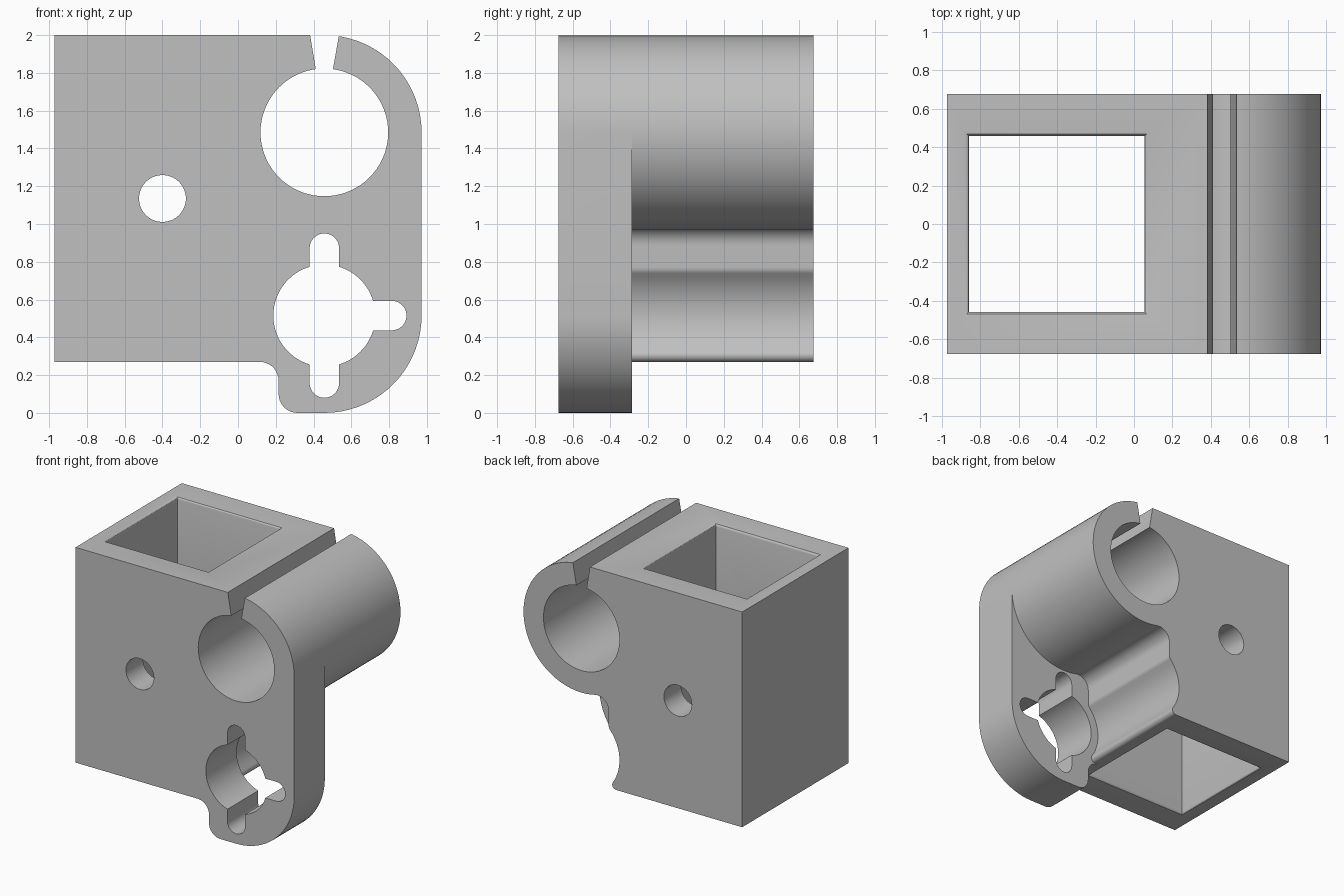
import bpy, bmesh
from math import sin, cos, radians, sqrt, degrees, atan2

cube = bpy.data.objects.get("Cube")
if cube:
    bpy.data.objects.remove(cube, do_unlink=True)

grey = bpy.data.materials.new("light_grey")
grey.use_nodes = True
colour = (0.53, 0.53, 0.53, 1)
grey.diffuse_color = colour
grey.node_tree.nodes["Principled BSDF"].inputs["Base Color"].default_value = colour

# Main dimensions
LEFT, RIGHT, DEPTH = -0.972, 0.972, 0.675
CX, OUTER, BORE = 0.457, 0.515, 0.338
TOP_Z, LOW_Z = 2 - OUTER, OUTER
FLOOR, WALL, PLATE_BACK = 0.27, 0.215, -0.285


def arc(x, z, r, start, end, step=5):
    n = max(2, round(abs(end - start) / step))
    angles = [radians(start + (end - start) * i / n) for i in range(n + 1)]
    return [(x + r * cos(a), z + r * sin(a)) for a in angles]


def loft(name, rings):
    """Closed solid through rings with equal point counts."""
    bm = bmesh.new()
    loops = [[bm.verts.new(p) for p in ring] for ring in rings]
    for a, b in zip(loops, loops[1:]):
        for i in range(len(a)):
            j = (i + 1) % len(a)
            bm.faces.new((a[i], a[j], b[j], b[i]))
    bm.faces.new(loops[0][::-1])
    bm.faces.new(loops[-1])
    bmesh.ops.recalc_face_normals(bm, faces=bm.faces)
    mesh = bpy.data.meshes.new(name)
    bm.to_mesh(mesh)
    bm.free()
    mesh.materials.append(grey)
    obj = bpy.data.objects.new(name, mesh)
    bpy.context.collection.objects.link(obj)
    return obj


def prism(name, profile, y0, y1):
    return loft(name, [[(x, y, z) for x, z in profile] for y in (y0, y1)])


def heading(dx, dz):
    return degrees(atan2(dz, dx))


# Full-depth bracket: block with rounded right side and lower lobe
r = 0.1
outline = [(LEFT, 2), (LEFT, FLOOR)]
outline += arc(WALL - r, FLOOR - r, r, 90, 0, 10)
outline += arc(WALL + r, r, r, 180, 270, 10)
outline += arc(CX, LOW_Z, OUTER, -90, 0)
outline += arc(CX, TOP_Z, OUTER, 0, 90)
bracket = prism("bracket_body", outline, -DEPTH, DEPTH)

# Rear relief: under the clamp tube, down the wavy wall, out below the floor
fx = WALL + r
fz = TOP_Z - sqrt((OUTER + r) ** 2 - (CX - fx) ** 2)
join = heading(fx - CX, fz - TOP_Z)
relief = arc(CX, TOP_Z, OUTER, 0, join)
relief += arc(fx, fz, r, join + 180, 180, 10)[1:]
e = 0.05
ex = WALL - e
ez = LOW_Z + sqrt((BORE + e) ** 2 - (CX - ex) ** 2)
upper = heading(ex - CX, ez - LOW_Z)
relief += arc(ex, ez, e, 0, upper - 180, 10)
b = 0.035
bz = FLOOR + b
bx = CX - sqrt((BORE + b) ** 2 - (LOW_Z - bz) ** 2)
lower = heading(bx - CX, bz - LOW_Z) + 360
relief += arc(CX, LOW_Z, BORE, upper, lower)[1:]
relief += arc(bx, bz, b, lower - 180, -90, 15)[1:]
relief += [(WALL - r, FLOOR), (0, -0.2), (1.2, -0.2), (1.2, TOP_Z)]
cutters = [prism("rear_relief", relief, PLATE_BACK, 1)]

# Round openings from front to back
for name, x, z, radius in (("clamp_bore", CX, TOP_Z, BORE),
                           ("lower_bore", CX, LOW_Z, 0.27),
                           ("screw_hole", -0.4, 1.135, 0.124)):
    cutters.append(prism(name, arc(x, z, radius, 0, 355), -1, 1))

# Rounded key slots around the lower bore
k, reach = 0.078, 0.357
tall = arc(CX, LOW_Z + reach, k, 0, 180, 10) + arc(CX, LOW_Z - reach, k, 180, 360, 10)
side = arc(CX + reach, LOW_Z, k, -90, 90, 10) + [(CX, LOW_Z + k), (CX, LOW_Z - k)]
cutters += [prism("tall_key_slot", tall, -1, 1), prism("side_key_slot", side, -1, 1)]

# Tapered clamp split
split = [(0.365, 2.1), (0.42, 1.77), (0.494, 1.77), (0.552, 2.1)]
cutters.append(prism("clamp_split", split, -1, 1))

# Square vertical channel with softened lips at both ends
lip = 0.02
half, mid = 0.457, -0.402
ease = [(lip * (1 - sin(radians(t))), lip * (1 - cos(radians(t)))) for t in (90, 60, 30, 0)]
top = [(2 - d, g) for g, d in ease]
levels = [(FLOOR - 0.1, lip)] + [(FLOOR + 2 - z, g) for z, g in top[::-1]]
levels += top + [(2.1, lip)]
rings = []
for z, g in levels:
    h = half + g
    rings.append([(mid + sx * h, sy * h, z) for sx, sy in ((-1, -1), (1, -1), (1, 1), (-1, 1))])
cutters.append(loft("square_channel", rings))

# Cut everything out, then drop the cutters
bpy.ops.object.select_all(action="DESELECT")
bpy.context.view_layer.objects.active = bracket
bracket.select_set(True)
for cutter in cutters:
    cutter.hide_render = True
    mod = bracket.modifiers.new(cutter.name, "BOOLEAN")
    mod.operation = "DIFFERENCE"
    mod.solver = "EXACT"
    mod.object = cutter
    bpy.ops.object.modifier_apply(modifier=mod.name)
    bpy.data.objects.remove(cutter, do_unlink=True)

bpy.ops.object.shade_smooth_by_angle(angle=radians(30))
